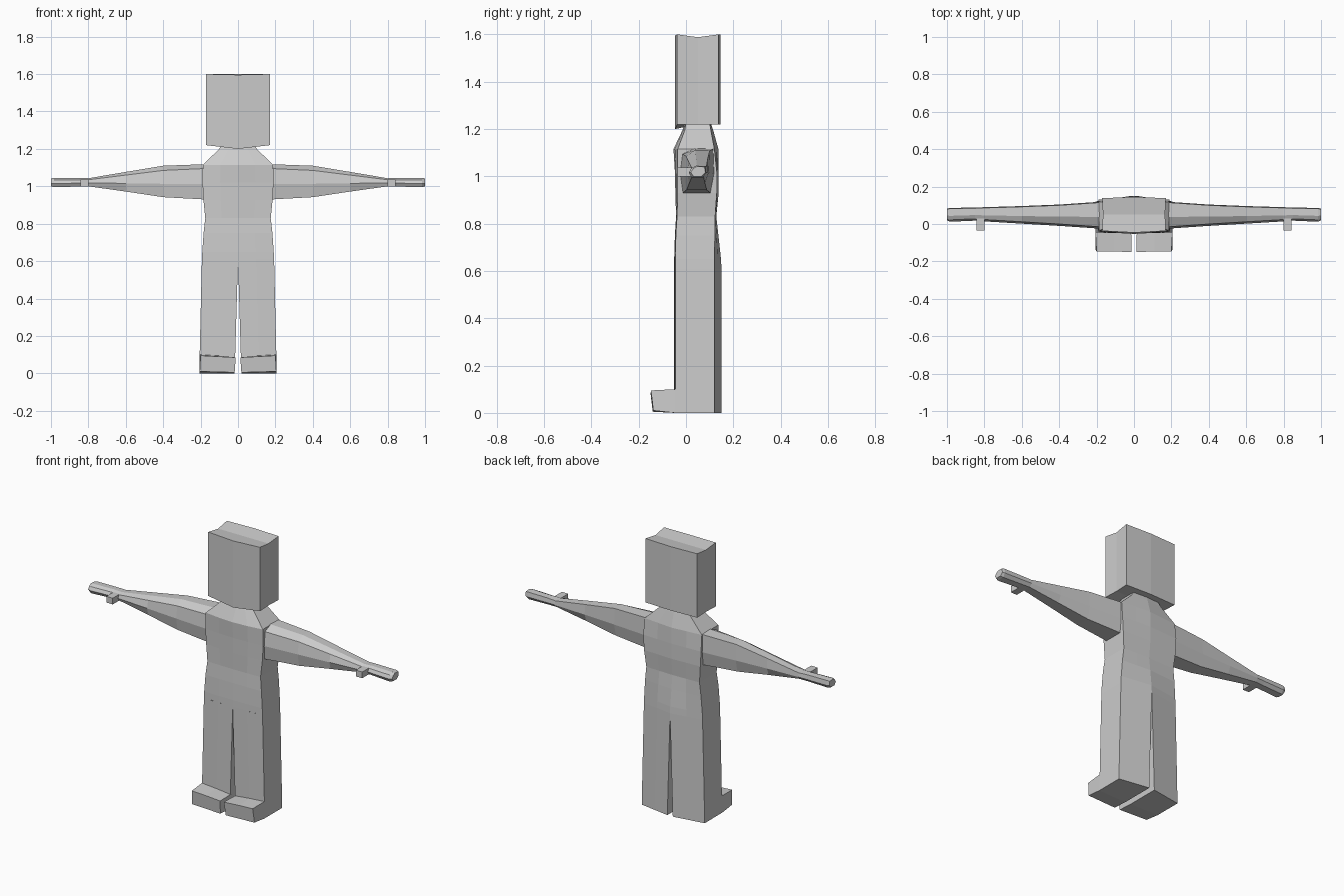
import bpy, bmesh

if "Cube" in bpy.data.objects:
    bpy.data.objects.remove(bpy.data.objects["Cube"])

grey = bpy.data.materials.new("plain_grey")
grey.diffuse_color = (0.6, 0.6, 0.6, 1)
grey.use_nodes = True
grey.node_tree.nodes["Principled BSDF"].inputs["Base Color"].default_value = grey.diffuse_color


def loft(name, rings, cap_start=True, cap_end=True, mirror=False):
    """Skin a list of equal-length point rings into one flat-shaded part."""
    bm = bmesh.new()
    vs = [[bm.verts.new(p) for p in r] for r in rings]
    n = len(vs[0])
    for a, b in zip(vs, vs[1:]):
        for i in range(n):
            j = (i + 1) % n
            bm.faces.new((a[i], a[j], b[j], b[i]))
    if cap_start:
        bm.faces.new(vs[0])
    if cap_end:
        bm.faces.new(vs[-1])
    bmesh.ops.recalc_face_normals(bm, faces=bm.faces[:])
    # open lofts can come out inverted, so check the volume sign
    if bm.calc_volume(signed=True) < 0:
        bmesh.ops.reverse_faces(bm, faces=bm.faces[:])
    me = bpy.data.meshes.new(name)
    bm.to_mesh(me)
    bm.free()
    me.materials.append(grey)
    ob = bpy.data.objects.new(name, me)
    bpy.context.collection.objects.link(ob)
    if mirror:
        mod = ob.modifiers.new("mirror", 'MIRROR')
        mod.use_clip = False
    return ob


def body_ring(z, w, front_edge, front_mid, back_edge, back_mid, dip=0):
    """Horizontal section with bowed front and back."""
    return [(-w, front_edge, z), (-w / 2, (front_edge + 2 * front_mid) / 3, z - dip / 2),
            (0, front_mid, z - dip), (w / 2, (front_edge + 2 * front_mid) / 3, z - dip / 2),
            (w, front_edge, z), (w, back_edge, z),
            (w / 2, (back_edge + back_mid) / 2, z), (0, back_mid, z),
            (-w / 2, (back_edge + back_mid) / 2, z), (-w, back_edge, z)]


# torso from crotch to neck
loft("torso", [
    body_ring(0.61, 0.193, -0.045, -0.05, 0.12, 0.15),
    body_ring(0.65, 0.191, -0.045, -0.05, 0.12, 0.148),
    body_ring(0.75, 0.184, -0.043, -0.047, 0.122, 0.137),
    body_ring(0.83, 0.175, -0.038, -0.042, 0.123, 0.128),
    body_ring(0.93, 0.185, -0.035, -0.045, 0.13, 0.138),
    body_ring(1.02, 0.19, -0.035, -0.047, 0.13, 0.138),
    body_ring(1.115, 0.188, -0.035, -0.053, 0.12, 0.137),
    body_ring(1.195, 0.105, -0.005, -0.015, 0.105, 0.115),
    body_ring(1.225, 0.085, 0.0, -0.005, 0.1, 0.105),
], cap_start=False)


# head, with bowed front and a shallow crease across the top
def head_ring(z, dip, crease):
    return [(-0.17, -0.037, z), (0, -0.046, z - dip), (0.17, -0.037, z),
            (0.166, 0.05, z - crease), (0.17, 0.138, z), (0, 0.145, z),
            (-0.17, 0.138, z), (-0.166, 0.05, z - crease)]


head = loft("head", [head_ring(1.22, 0.02, 0), head_ring(1.6, 0.004, 0.012)], False, False)
bm = bmesh.new()
bm.from_mesh(head.data)
bm.verts.ensure_lookup_table()
for o in (0, 8):  # front strip and back strip on each end
    for ids in ((0, 1, 2, 3, 7), (7, 3, 4, 5, 6)):
        bm.faces.new([bm.verts[o + i] for i in ids])
bmesh.ops.recalc_face_normals(bm, faces=bm.faces[:])
bm.to_mesh(head.data)
bm.free()


# legs, tapering apart from the crotch
def leg_ring(z, inner, outer):
    mid = (inner + outer) / 2
    return [(inner, -0.05, z), (mid, -0.049, z), (outer, -0.045, z),
            (outer, 0.12, z), (mid, 0.135, z), (inner, 0.15, z)]


loft("legs", [leg_ring(0, 0.018, 0.207), leg_ring(0.1, 0.015, 0.205),
              leg_ring(0.61, 0.0, 0.193)], cap_end=False, mirror=True)

# feet
loft("feet", [
    [(0.018, -0.045, 0), (0.207, -0.045, 0), (0.206, -0.045, 0.1), (0.11, -0.045, 0.095), (0.015, -0.045, 0.085)],
    [(0.018, -0.141, 0.005), (0.205, -0.138, 0.01), (0.2, -0.148, 0.095), (0.11, -0.147, 0.09), (0.012, -0.15, 0.085)],
], cap_start=False, mirror=True)


# arms and hands: x, front y, back y, bottom z, front top z, top z
def arm_ring(x, f, b, lo, ft, hi):
    mid = min(1.02, (lo + ft) / 2)
    return [(x, f + 0.012, lo), (x, f, mid), (x, f + 0.01, ft),
            (x, f + (b - f) * 0.45, hi), (x, b, hi - 0.002),
            (x, b + 0.004, mid), (x, b - 0.012, lo)]


loft("arms", [
    arm_ring(0.18, -0.025, 0.115, 0.93, 1.095, 1.118),
    arm_ring(0.4, -0.01, 0.1, 0.942, 1.085, 1.11),
    arm_ring(0.6, 0.002, 0.092, 0.972, 1.06, 1.077),
    arm_ring(0.8, 0.014, 0.086, 1.0, 1.035, 1.043),
    arm_ring(0.85, 0.018, 0.084, 0.999, 1.035, 1.045),
    arm_ring(0.985, 0.012, 0.082, 0.995, 1.035, 1.045),
    arm_ring(1.0, 0.02, 0.078, 1.0, 1.032, 1.042),
], mirror=True)

# thumbs
loft("thumbs", [[(x, y, z) for x, z in ((0.8, 1.0), (0.842, 1.0), (0.842, 1.037), (0.8, 1.037))]
                for y in (0.03, -0.035)], mirror=True)
